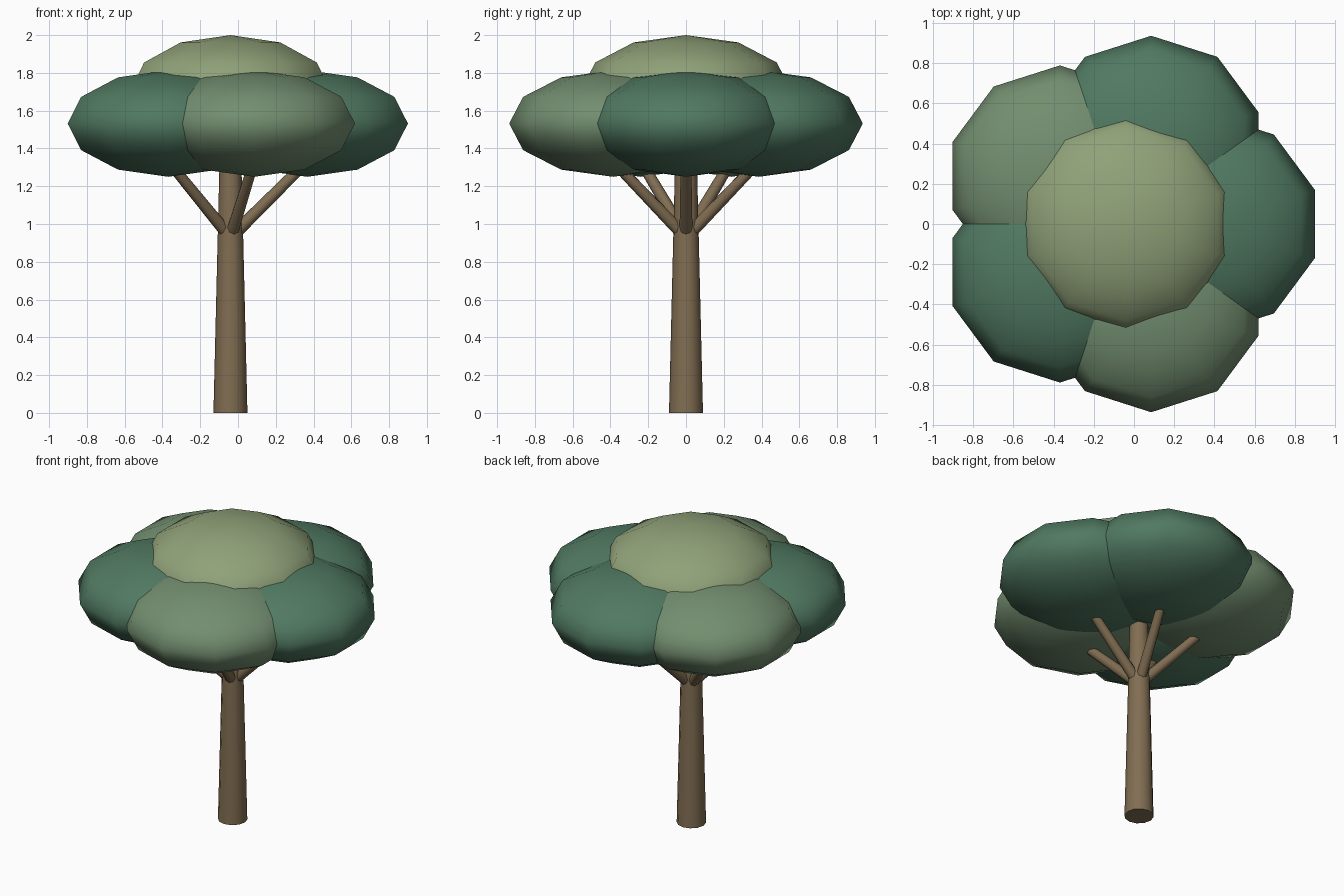
import bpy
from math import cos, sin, radians
from mathutils import Vector

if "Cube" in bpy.data.objects:
    bpy.data.objects.remove(bpy.data.objects["Cube"])

CX = -0.04  # trunk axis


def material(name, rgb):
    m = bpy.data.materials.new(name)
    m.diffuse_color = (*rgb, 1)
    m.use_nodes = True
    m.node_tree.nodes["Principled BSDF"].inputs["Base Color"].default_value = m.diffuse_color
    return m


bark = material("bark", (0.22, 0.155, 0.085))
dark = material("dark_leaf", (0.08, 0.19, 0.12))
mid = material("mid_leaf", (0.17, 0.27, 0.16))
pale = material("pale_leaf", (0.28, 0.36, 0.19))


def limb(name, a, b, r1, r2, sides):
    """Tapered round limb from a to b."""
    a, b = Vector(a), Vector(b)
    d = b - a
    bpy.ops.mesh.primitive_cone_add(vertices=sides, radius1=r1, radius2=r2,
                                    depth=d.length, location=(a + b) / 2,
                                    rotation=d.to_track_quat('Z', 'Y').to_euler())
    ob = bpy.context.object
    ob.name = name
    ob.data.materials.append(bark)
    bpy.ops.object.shade_smooth_by_angle(angle=radians(50))


def leaf_clump(name, loc, size, mat):
    """Low-poly flattened ball of leaves."""
    bpy.ops.mesh.primitive_uv_sphere_add(segments=10, ring_count=6, radius=1, location=loc)
    ob = bpy.context.object
    ob.name = name
    ob.scale = size
    ob.data.materials.append(mat)
    bpy.ops.object.shade_smooth()


# Trunk
limb("trunk", (CX, 0, 0), (CX, 0, 1.45), 0.09, 0.055, 12)

# Five branches, each carrying one outer leaf clump
for i, mat in enumerate((dark, dark, mid, dark, mid)):
    c, s = cos(radians(72 * i)), sin(radians(72 * i))
    limb(f"branch_{i + 1}", (CX + 0.04 * c, 0.04 * s, 0.968),
         (CX + 0.42 * c, 0.42 * s, 1.345), 0.034, 0.028, 8)
    leaf_clump(f"outer_leaves_{i + 1}", (CX + 0.406 * c, 0.406 * s, 1.532),
               (0.561, 0.55, 0.282), mat)

# Crown clump
leaf_clump("crown_leaves", (CX, 0, 1.71), (0.555, 0.555, 0.29), pale)
